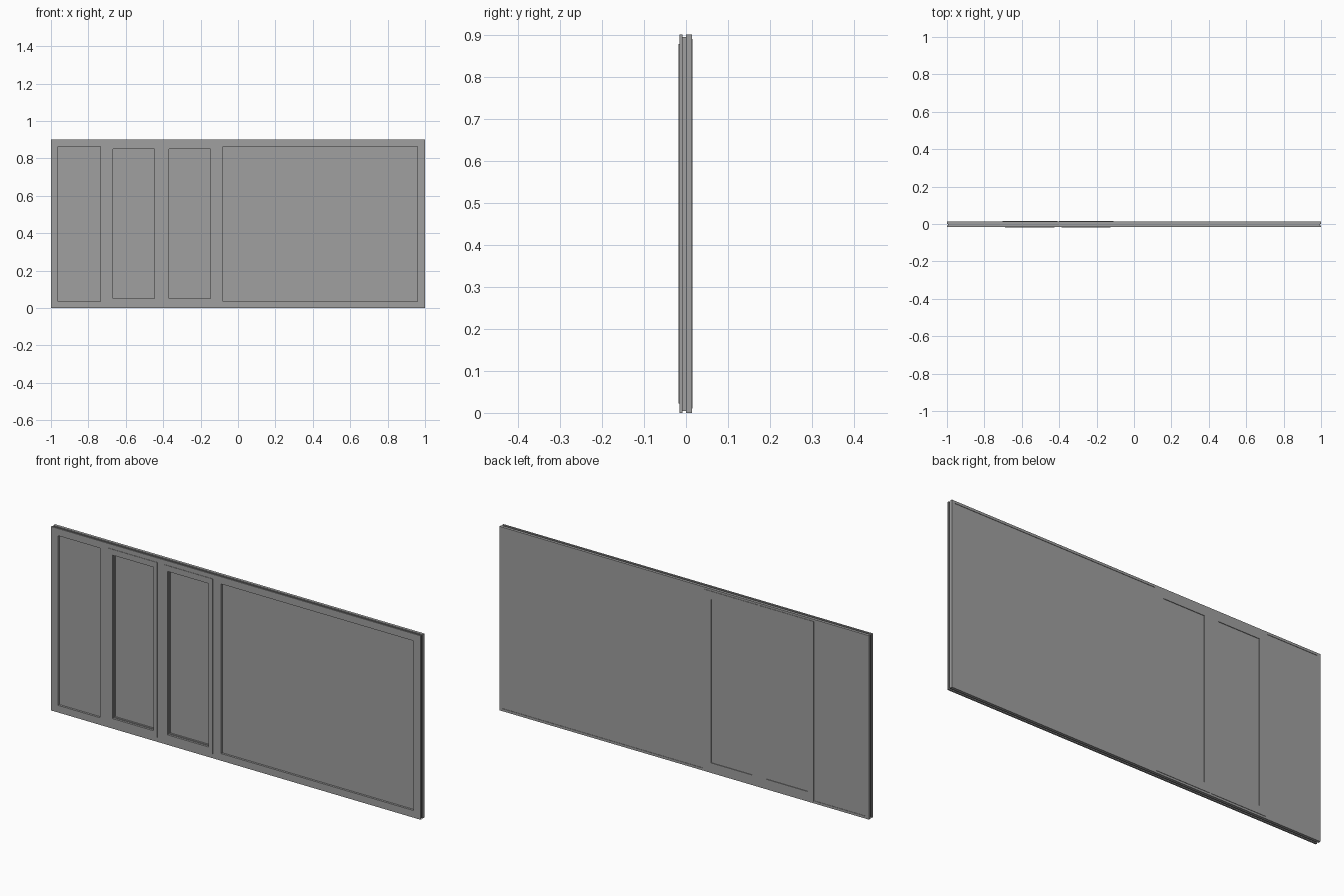
import bpy, bmesh

cube = bpy.data.objects.get("Cube")
if cube:
    bpy.data.objects.remove(cube, do_unlink=True)

GREY = (0.35, 0.35, 0.35, 1.0)
mat = bpy.data.materials.new("plain grey")
mat.use_nodes = True
mat.diffuse_color = GREY
mat.node_tree.nodes["Principled BSDF"].inputs["Base Color"].default_value = GREY


def slab(name, rect, y0, y1, holes=()):
    """Flat panel over rect (x0, x1, z0, z1) from y0 to y1, with rectangular holes."""
    rects = [rect, *holes]
    xs = sorted({v for r in rects for v in r[:2]})
    zs = sorted({v for r in rects for v in r[2:]})
    bm = bmesh.new()
    grid = [[bm.verts.new((x, y0, z)) for z in zs] for x in xs]
    for i in range(len(xs) - 1):
        for j in range(len(zs) - 1):
            cx, cz = (xs[i] + xs[i + 1]) / 2, (zs[j] + zs[j + 1]) / 2
            if any(h[0] < cx < h[1] and h[2] < cz < h[3] for h in holes):
                continue
            bm.faces.new((grid[i][j], grid[i + 1][j], grid[i + 1][j + 1], grid[i][j + 1]))
    # Thicken the sheet towards the back
    ext = bmesh.ops.extrude_face_region(bm, geom=bm.faces[:], use_keep_orig=True)
    moved = [g for g in ext["geom"] if isinstance(g, bmesh.types.BMVert)]
    bmesh.ops.translate(bm, verts=moved, vec=(0, y1 - y0, 0))
    loose = [v for v in bm.verts if not v.link_faces]
    bmesh.ops.delete(bm, geom=loose, context="VERTS")
    bmesh.ops.recalc_face_normals(bm, faces=bm.faces[:])
    mesh = bpy.data.meshes.new(name)
    bm.to_mesh(mesh)
    bm.free()
    mesh.materials.append(mat)
    obj = bpy.data.objects.new(name, mesh)
    bpy.context.collection.objects.link(obj)
    return obj


def grow(r, d):
    return (r[0] - d, r[1] + d, r[2] - d, r[3] + d)


OUTER = (-1, 1, 0, 0.9)
# Visible openings of the fixed panes, and glass edges on the back
fixed = {
    "narrow_pane": ((-0.963, -0.735, 0.035, 0.865), (-0.985, -0.71, 0.012, 0.888)),
    "wide_pane": ((-0.08, 0.96, 0.035, 0.865), (-0.10, 0.985, 0.012, 0.888)),
}
# Opening sashes: glass opening, front outline, back outline
sashes = {
    "outer_sash": ((-0.668, -0.446, 0.05, 0.85), (-0.69, -0.425, 0.022, 0.878),
                   (-0.702, -0.408, 0.01, 0.89)),
    "inner_sash": ((-0.37, -0.146, 0.05, 0.85), (-0.388, -0.125, 0.022, 0.878),
                   (-0.40, -0.11, 0.01, 0.89)),
}

# Main frame: front face, recessed core forming the edge groove, back face
front_holes = [f[0] for f in fixed.values()] + [s[1] for s in sashes.values()]
back_holes = [f[1] for f in fixed.values()] + [s[2] for s in sashes.values()]
slab("frame_front", OUTER, -0.016, -0.008, front_holes)
slab("frame_core", grow(OUTER, -0.005), -0.008, 0.0, front_holes)
slab("frame_back", OUTER, 0.0, 0.014, back_holes)

# Fixed glazing
for name, (opening, glass) in fixed.items():
    slab(name, glass, -0.006, 0.012)

# Opening sashes with a stepped glazing bead
for name, (opening, front, back) in sashes.items():
    slab(name + "_front", front, -0.018, 0.0, [opening])
    slab(name + "_back", back, 0.0, 0.016, [opening])
    slab(name + "_bead", opening, -0.008, 0.0, [grow(opening, -0.004)])
    slab(name + "_glass", opening, 0.0, 0.013)
